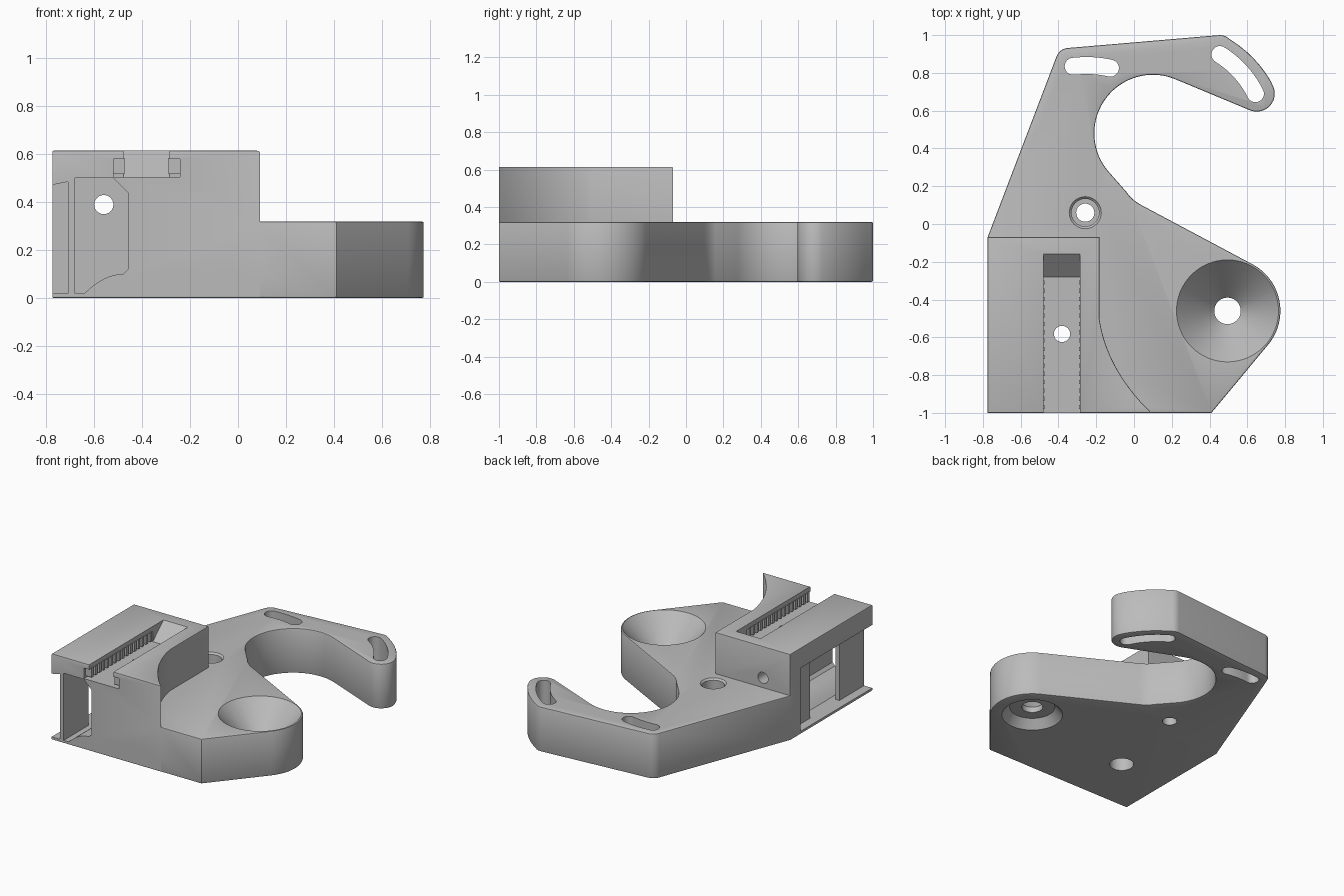
import bpy, bmesh, math
from mathutils import Vector

cube = bpy.data.objects.get("Cube")
if cube:
    bpy.data.objects.remove(cube)

grey = bpy.data.materials.new("plain grey")
grey.use_nodes = True
colour = (0.5, 0.5, 0.5, 1)
grey.diffuse_color = colour
grey.node_tree.nodes["Principled BSDF"].inputs["Base Color"].default_value = colour


def finish(name, bm):
    bmesh.ops.recalc_face_normals(bm, faces=bm.faces)
    mesh = bpy.data.meshes.new(name)
    bm.to_mesh(mesh)
    bm.free()
    mesh.materials.append(grey)
    ob = bpy.data.objects.new(name, mesh)
    bpy.context.collection.objects.link(ob)
    return ob


def prism(name, pts, lo, hi, axis="z", rim=0):
    """Extrude a 2D outline along an axis; rim softens the two cap edges."""
    place = {"x": lambda a, b, h: (h, a, b), "y": lambda a, b, h: (a, h, b),
             "z": lambda a, b, h: (a, b, h)}[axis]
    bm = bmesh.new()
    low, high = ([bm.verts.new(place(a, b, h)) for a, b in pts] for h in (lo, hi))
    caps = [bm.faces.new(low), bm.faces.new(high)]
    for i in range(len(pts)):
        j = (i + 1) % len(pts)
        bm.faces.new((low[i], low[j], high[j], high[i]))
    bmesh.ops.recalc_face_normals(bm, faces=bm.faces)
    if rim:
        edges = list({e for f in caps for e in f.edges})
        bmesh.ops.bevel(bm, geom=edges, offset=rim, segments=2, profile=0.5, affect="EDGES")
    return finish(name, bm)


def box(name, x0, x1, y0, y1, z0, z1):
    return prism(name, [(x0, y0), (x1, y0), (x1, y1), (x0, y1)], z0, z1)


def lathe(name, x, y, profile, n=64):
    """Stack of rings (radius, z) around a vertical line."""
    bm = bmesh.new()
    rings = [[bm.verts.new((x + r * math.cos(math.tau * i / n),
                            y + r * math.sin(math.tau * i / n), z)) for i in range(n)]
             for r, z in profile]
    bm.faces.new(rings[0])
    bm.faces.new(rings[-1])
    for a, b in zip(rings, rings[1:]):
        for i in range(n):
            j = (i + 1) % n
            bm.faces.new((a[i], a[j], b[j], b[i]))
    return finish(name, bm)


def arc(cx, cy, r, start, end, n=16):
    angles = [math.radians(start + (end - start) * i / n) for i in range(n + 1)]
    return [(cx + r * math.cos(a), cy + r * math.sin(a)) for a in angles]


def curve(a, b, c, n=10):
    """Smooth bend from a to c passing through b at the middle."""
    a, b, c = map(Vector, (a, b, c))
    m = 2 * b - (a + c) / 2
    return [a * (1 - t) ** 2 + m * 2 * t * (1 - t) + c * t * t
            for t in (i / n for i in range(n + 1))]


def slot(name, a, b, c, r):
    """Bent slot with round ends, cut right through the plate."""
    path = curve(a, b, c)
    dirs = [(path[min(i + 1, 10)] - path[max(i - 1, 0)]).normalized() for i in range(11)]
    sides = [Vector((-d.y, d.x)) * r for d in dirs]
    a0 = math.degrees(math.atan2(sides[0].y, sides[0].x))
    a1 = math.degrees(math.atan2(sides[-1].y, sides[-1].x))
    pts = [tuple(p + s) for p, s in zip(path, sides)]
    pts += arc(*path[-1], r, a1, a1 - 180)[1:-1]
    pts += [tuple(p - s) for p, s in reversed(list(zip(path, sides)))]
    pts += arc(*path[0], r, a0 + 180, a0)[1:-1]
    return prism(name, pts, -0.1, 0.5)


def boolean(target, other, operation):
    mod = target.modifiers.new(other.name, "BOOLEAN")
    mod.operation, mod.solver, mod.object = operation, "EXACT", other
    bpy.context.view_layer.objects.active = target
    bpy.ops.object.modifier_apply(modifier=mod.name)
    bpy.data.objects.remove(other)


# Hooked base plate
outline = [(-0.775, -1), (-0.775, -0.07)]
outline += arc(-0.345, 0.862, 0.07, 158, 95, 8)
outline += arc(0.455, 0.93, 0.07, 95, 50, 6)
outline += [tuple(p) for p in curve((0.52, 0.97), (0.635, 0.875), (0.725, 0.755), 6)]
outline += arc(0.65, 0.69, 0.095, 30, -112)
outline += arc(0.10, 0.48, 0.31, 67, 222, 40)
outline += [tuple(p) for p in curve((-0.04, 0.17), (-0.005, 0.13), (0.045, 0.097), 6)]
outline += arc(0.495, -0.46, 0.28, 62, -40, 28)
outline += [(0.41, -1)]
body = prism("hooked_base", outline, 0, 0.32, rim=0.008)

# Raised block with a swept right side
raised = [(-0.775, -1), (-0.775, -0.07), (-0.183, -0.07)]
raised += [tuple(p) for p in curve((-0.183, -0.5), (-0.095, -0.76), (0.092, -1), 14)]
boolean(body, prism("raised_block", raised, 0, 0.615, rim=0.006), "UNION")

# Inner chamber, side recess and the window between them
chamber = [(-0.68, 0.02), (-0.68, 0.5), (-0.52, 0.5), (-0.46, 0.44), (-0.46, 0.12)]
chamber += [tuple(p) for p in curve((-0.48, 0.1), (-0.56, 0.08), (-0.64, 0.02), 8)]
recess = [(-0.8, 0.02), (-0.71, 0.02), (-0.71, 0.485), (-0.8, 0.467)]
ramp = [(-1.1, 0.505), (-0.28, 0.505), (-0.16, 0.615), (-0.16, 0.7), (-1.1, 0.7)]

cutters = [
    prism("chamber_cut", chamber, -1.1, -0.19, "y"),
    prism("recess_cut", recess, -1.1, -0.19, "y"),
    box("window_cut", -0.74, -0.66, -0.72, -0.39, 0.02, 0.475),
    prism("cable_hole", arc(-0.56, 0.39, 0.04, 0, 345, 23), -0.25, 0.02, "y"),
    # Undercut sliding channel with a ramp at its end
    prism("channel_cut", ramp, -0.478, -0.285, "x"),
    box("undercut", -0.52, -0.243, -1.1, -0.28, 0.505, 0.58),
    # Screw holes and conical dish
    lathe("channel_screw", -0.381, -0.582, [(0.08, -0.1), (0.08, 0.4), (0.043, 0.4), (0.043, 0.55)], 32),
    lathe("small_screw", -0.258, 0.06, [(0.048, -0.1), (0.048, 0.15), (0.073, 0.15),
                                        (0.073, 0.308), (0.085, 0.32), (0.085, 0.4)], 32),
    lathe("dish", 0.495, -0.46, [(0.21, -0.01), (0.15, 0.06), (0.07, 0.06), (0.07, 0.1),
                                 (0.27, 0.32), (0.27, 0.4)]),
    # Adjustment slots
    slot("left_slot", (-0.322, 0.835), (-0.22, 0.838), (-0.125, 0.825), 0.045),
    slot("right_slot", (0.455, 0.897), (0.563, 0.807), (0.643, 0.69), 0.045),
]
for cutter in cutters:
    boolean(body, cutter, "DIFFERENCE")

# Rack teeth under both lips of the channel
for name, x0, x1 in (("left_rack_tooth", -0.525, -0.473), ("right_rack_tooth", -0.29, -0.238)):
    for i in range(16):
        y = -0.98 + i * 0.044
        box(name, x0, x1, y, y + 0.022, 0.518, 0.585)

# Smooth the curved walls, keep the edges crisp
bpy.ops.object.select_all(action="DESELECT")
body.select_set(True)
bpy.context.view_layer.objects.active = body
bpy.ops.object.shade_smooth_by_angle(angle=math.radians(25))
